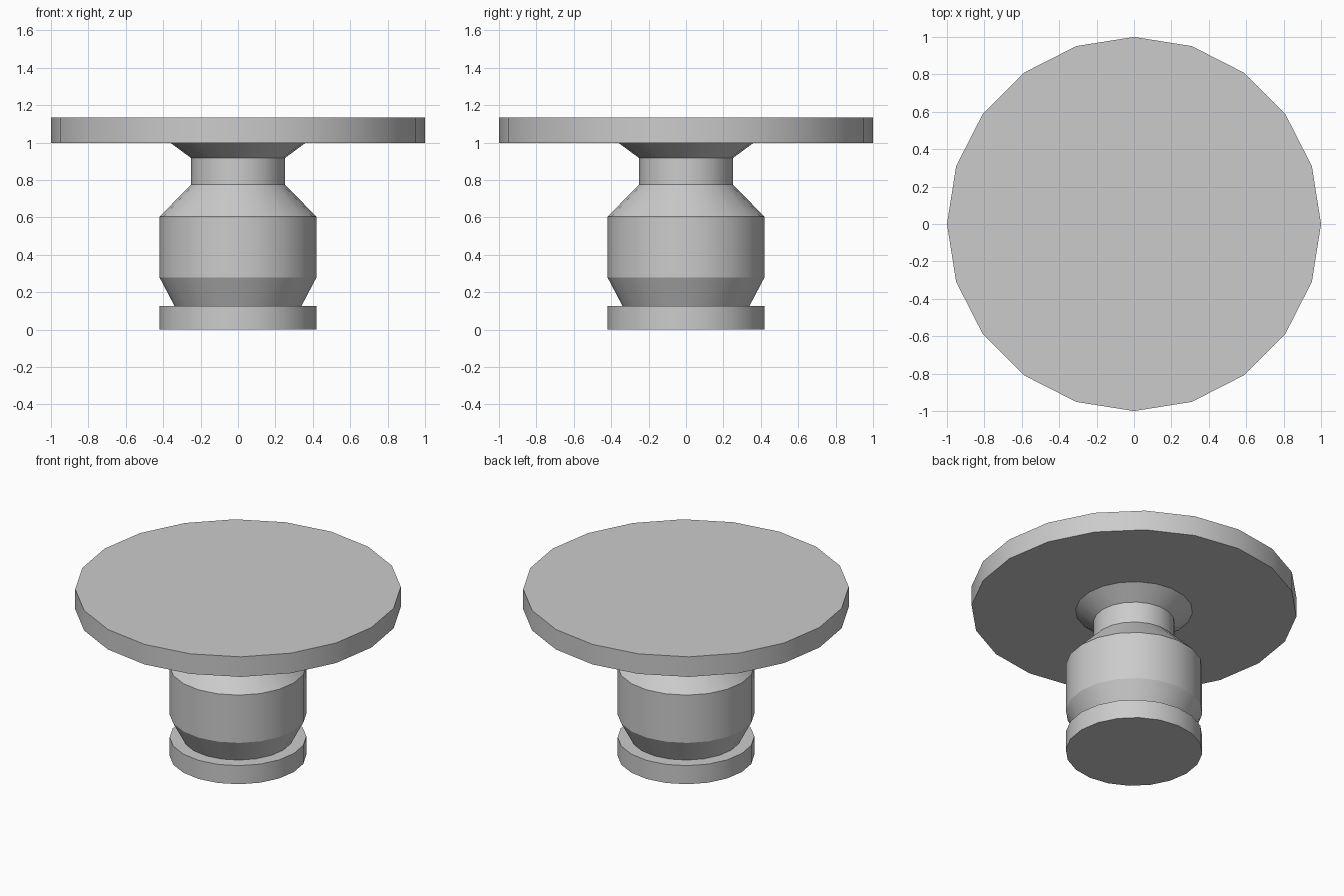
import bpy, bmesh
from math import cos, sin, pi, radians

if "Cube" in bpy.data.objects:
    bpy.data.objects.remove(bpy.data.objects["Cube"])

SIDES = 20


def lathe(name, profile, cap_top):
    """Turn a (radius, height) profile around z, closing the bottom and optionally the top."""
    bm = bmesh.new()
    rings = [[bm.verts.new((r * cos(2 * pi * i / SIDES), r * sin(2 * pi * i / SIDES), z))
              for i in range(SIDES)] for r, z in profile]
    for low, high in zip(rings, rings[1:]):
        for i in range(SIDES):
            j = (i + 1) % SIDES
            bm.faces.new((low[i], low[j], high[j], high[i]))
    bm.faces.new(rings[0][::-1])
    if cap_top:
        bm.faces.new(rings[-1])
    mesh = bpy.data.meshes.new(name)
    bm.to_mesh(mesh)
    bm.free()
    obj = bpy.data.objects.new(name, mesh)
    bpy.context.collection.objects.link(obj)
    bpy.ops.object.select_all(action='DESELECT')
    obj.select_set(True)
    bpy.context.view_layer.objects.active = obj
    bpy.ops.object.shade_smooth_by_angle(angle=radians(25))
    return obj


# Turned pedestal: foot disc, tapered body, narrow neck and flared collar
lathe("pedestal", [(0.42, 0), (0.42, 0.126), (0.339, 0.126), (0.42, 0.28),
                   (0.42, 0.604), (0.25, 0.776), (0.25, 0.917), (0.36, 0.998)], False)

# Round table top
lathe("table_top", [(1, 0.998), (1, 1.134)], True)
